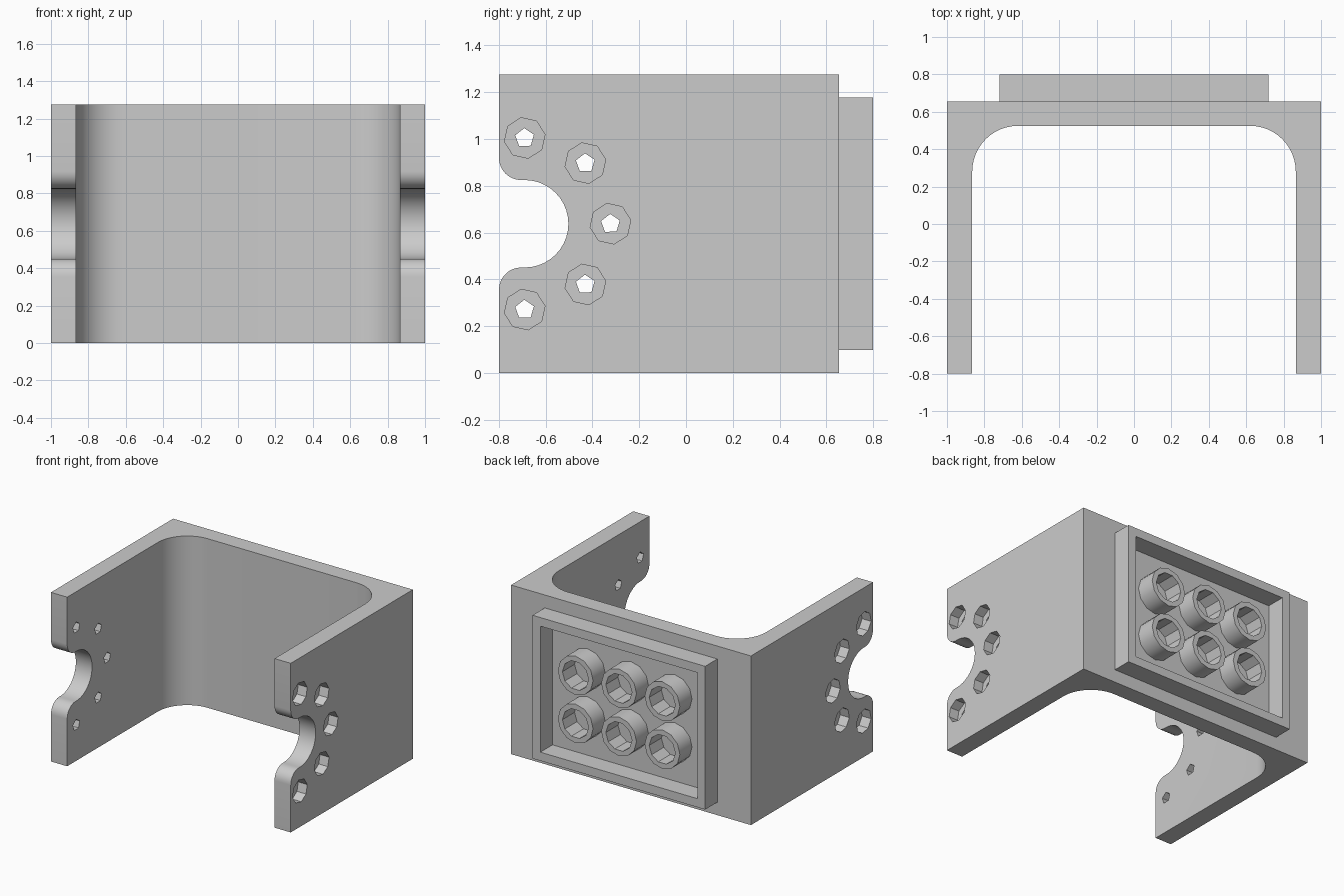
import bpy, bmesh, math
from mathutils import Vector

if "Cube" in bpy.data.objects:
    bpy.data.objects.remove(bpy.data.objects["Cube"], do_unlink=True)

grey = bpy.data.materials.new("light grey plastic")
grey.use_nodes = True
grey.diffuse_color = (0.6, 0.6, 0.6, 1)
grey.node_tree.nodes["Principled BSDF"].inputs["Base Color"].default_value = (0.6, 0.6, 0.6, 1)

HEIGHT = 1.275
MID = HEIGHT / 2
BACK, REAR = 0.655, 0.80      # back of the bracket, rim of the socket


def arc(cx, cy, r, start, end, n):
    angles = [math.radians(start + (end - start) * i / n) for i in range(n + 1)]
    return [(cx + r * math.cos(a), cy + r * math.sin(a)) for a in angles]


def circle(cx, cy, r, n, turn=0):
    return arc(cx, cy, r, turn, turn + 360, n)[:-1]


def prism(name, outline, axis, low, high):
    """Extrude a flat outline along x, y or z."""
    place = {"x": lambda a, b, d: (d, a, b),
             "y": lambda a, b, d: (a, d, b),
             "z": lambda a, b, d: (a, b, d)}[axis]
    bm = bmesh.new()
    face = bm.faces.new([bm.verts.new(place(a, b, low)) for a, b in outline])
    moved = bmesh.ops.extrude_face_region(bm, geom=[face])["geom"]
    shift = Vector(place(0, 0, high - low))
    bmesh.ops.translate(bm, vec=shift, verts=[v for v in moved if isinstance(v, bmesh.types.BMVert)])
    bmesh.ops.recalc_face_normals(bm, faces=bm.faces)
    mesh = bpy.data.meshes.new(name)
    bm.to_mesh(mesh)
    bm.free()
    mesh.materials.append(grey)
    obj = bpy.data.objects.new(name, mesh)
    bpy.context.collection.objects.link(obj)
    return obj


def activate(obj):
    bpy.ops.object.select_all(action="DESELECT")
    obj.select_set(True)
    bpy.context.view_layer.objects.active = obj


def cut(target, cutter):
    mod = target.modifiers.new("cut", "BOOLEAN")
    mod.operation, mod.solver, mod.object = "DIFFERENCE", "EXACT", cutter
    activate(target)
    bpy.ops.object.modifier_apply(modifier=mod.name)
    bpy.data.objects.remove(cutter, do_unlink=True)


def smooth(obj):
    activate(obj)
    bpy.ops.object.shade_smooth_by_angle(angle=math.radians(32))


def rectangle(w, h):
    return [(-w, MID - h), (w, MID - h), (w, MID + h), (-w, MID + h)]


# U-shaped bracket with rounded inner corners
inner = [(0.865, -0.8)] + arc(0.62, 0.28, 0.245, 0, 90, 12)
outline = [(-1, -0.8), (-1, BACK), (1, BACK), (1, -0.8)]
outline += inner + [(-x, y) for x, y in reversed(inner)]
bracket = prism("bracket", outline, "z", 0, HEIGHT)

# Rounded notch in the front edge of both arms
half = [(-0.95, 0.282)] + arc(-0.705, 0.282, 0.095, 180, 270, 8) + arc(-0.69, 0, 0.187, 90, 0, 10)
notch = half + [(y, -z) for y, z in reversed(half[:-1])]
cut(bracket, prism("notch_cutter", [(y, MID + z) for y, z in notch], "x", -1.1, 1.1))

# Five screw holes around the notch, countersunk from outside
for y, z in arc(-0.69, MID, 0.367, -90, 90, 4):
    cut(bracket, prism("hole_cutter", circle(y, z, 0.042, 5, 20), "x", -1.1, 1.1))
    for side in (-1, 1):
        cut(bracket, prism("bore_cutter", circle(y, z, 0.088, 8, 10), "x", side * 0.925, side * 1.1))
smooth(bracket)

# Rectangular socket frame on the back
frame = prism("socket_frame", rectangle(0.72, 0.54), "y", BACK, REAR)
cut(frame, prism("frame_cutter", rectangle(0.655, 0.475), "y", BACK - 0.1, REAR + 0.1))

# Two rows of three tubes inside the socket
PITCH = 0.362
for row in (-0.5, 0.5):
    for column in (-1, 0, 1):
        x, z = column * PITCH, MID + row * PITCH
        tube = prism("socket_tube", circle(x, z, 0.147, 12), "y", BACK, REAR)
        cut(tube, prism("tube_cutter", circle(x, z, 0.109, 10), "y", BACK - 0.1, REAR + 0.1))
        smooth(tube)
